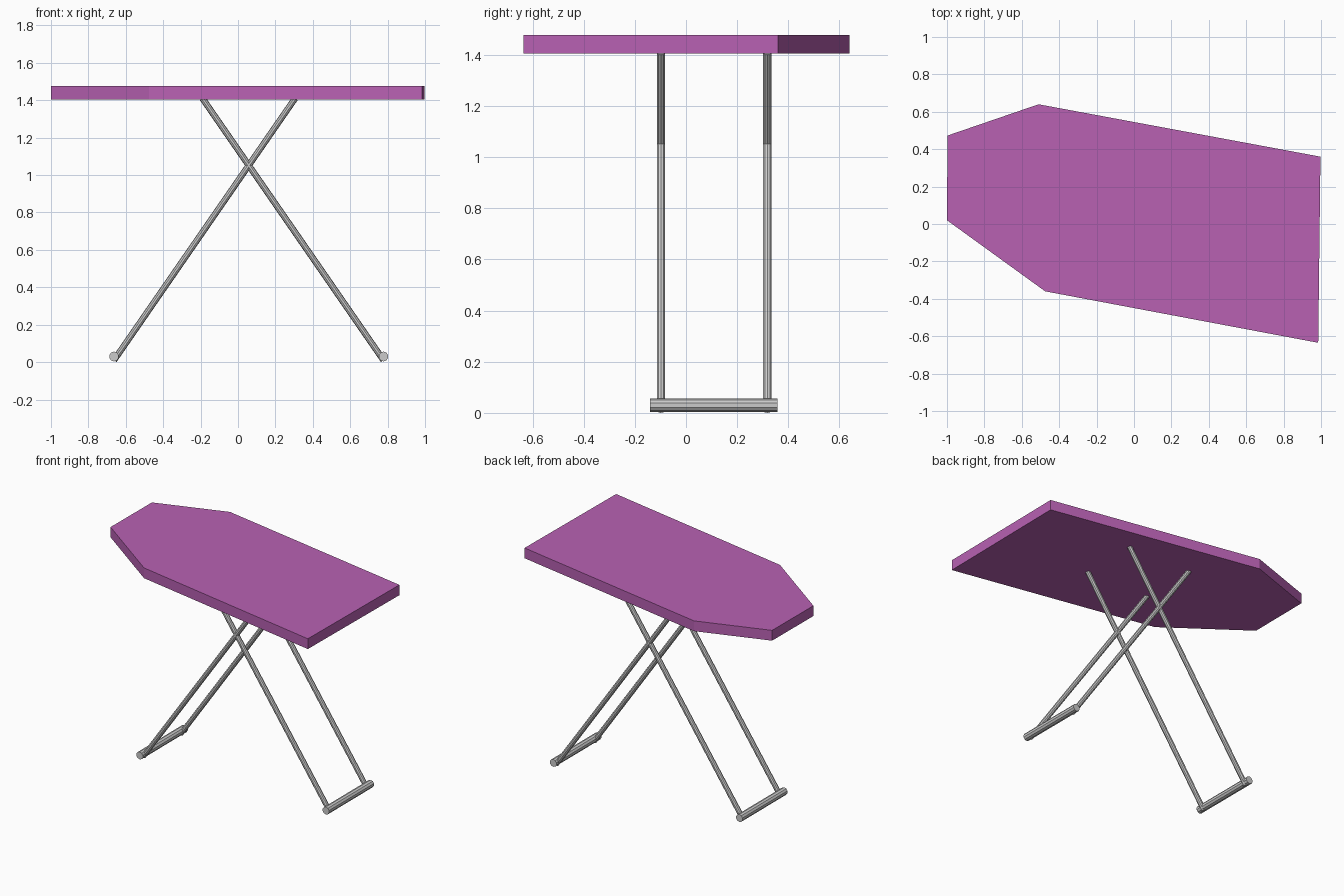
import bpy, bmesh
from mathutils import Vector

if "Cube" in bpy.data.objects:
    bpy.data.objects.remove(bpy.data.objects["Cube"])

purple = bpy.data.materials.new("purple")
purple.diffuse_color = (0.48, 0.12, 0.45, 1)
purple.use_nodes = True
purple.node_tree.nodes["Principled BSDF"].inputs["Base Color"].default_value = purple.diffuse_color


def rod(name, a, b, radius, sides):
    a, b = Vector(a), Vector(b)
    bpy.ops.mesh.primitive_cylinder_add(vertices=sides, radius=radius,
                                        depth=(b - a).length, location=(a + b) / 2)
    ob = bpy.context.object
    ob.name = name
    ob.rotation_euler = (b - a).to_track_quat('Z', 'Y').to_euler()
    return ob


# Board: extruded six-sided outline
outline = [(-1, 0.02), (-0.475, -0.36), (0.985, -0.635),
           (0.997, 0.36), (-0.51, 0.64), (-0.997, 0.473)]
bottom, top = 1.405, 1.477
bm = bmesh.new()
face = bm.faces.new([bm.verts.new((x, y, bottom)) for x, y in outline])
ext = bmesh.ops.extrude_face_region(bm, geom=[face])
bmesh.ops.translate(bm, vec=(0, 0, top - bottom),
                    verts=[v for v in ext["geom"] if isinstance(v, bmesh.types.BMVert)])
bmesh.ops.recalc_face_normals(bm, faces=bm.faces)
mesh = bpy.data.meshes.new("board")
bm.to_mesh(mesh)
bm.free()
mesh.materials.append(purple)
bpy.context.collection.objects.link(bpy.data.objects.new("board", mesh))

# Crossed leg pairs, each joined by a foot bar
for side, foot_x, top_x in (("left", -0.663, 0.305), ("right", 0.778, -0.19)):
    for place, y in (("front", -0.098), ("back", 0.318)):
        rod(f"{side}_{place}_leg", (foot_x, y, 0.01), (top_x, y, 1.41), 0.017, 10)
    rod(f"{side}_foot_bar", (foot_x, -0.14, 0.03), (foot_x, 0.357, 0.03), 0.026, 10)
